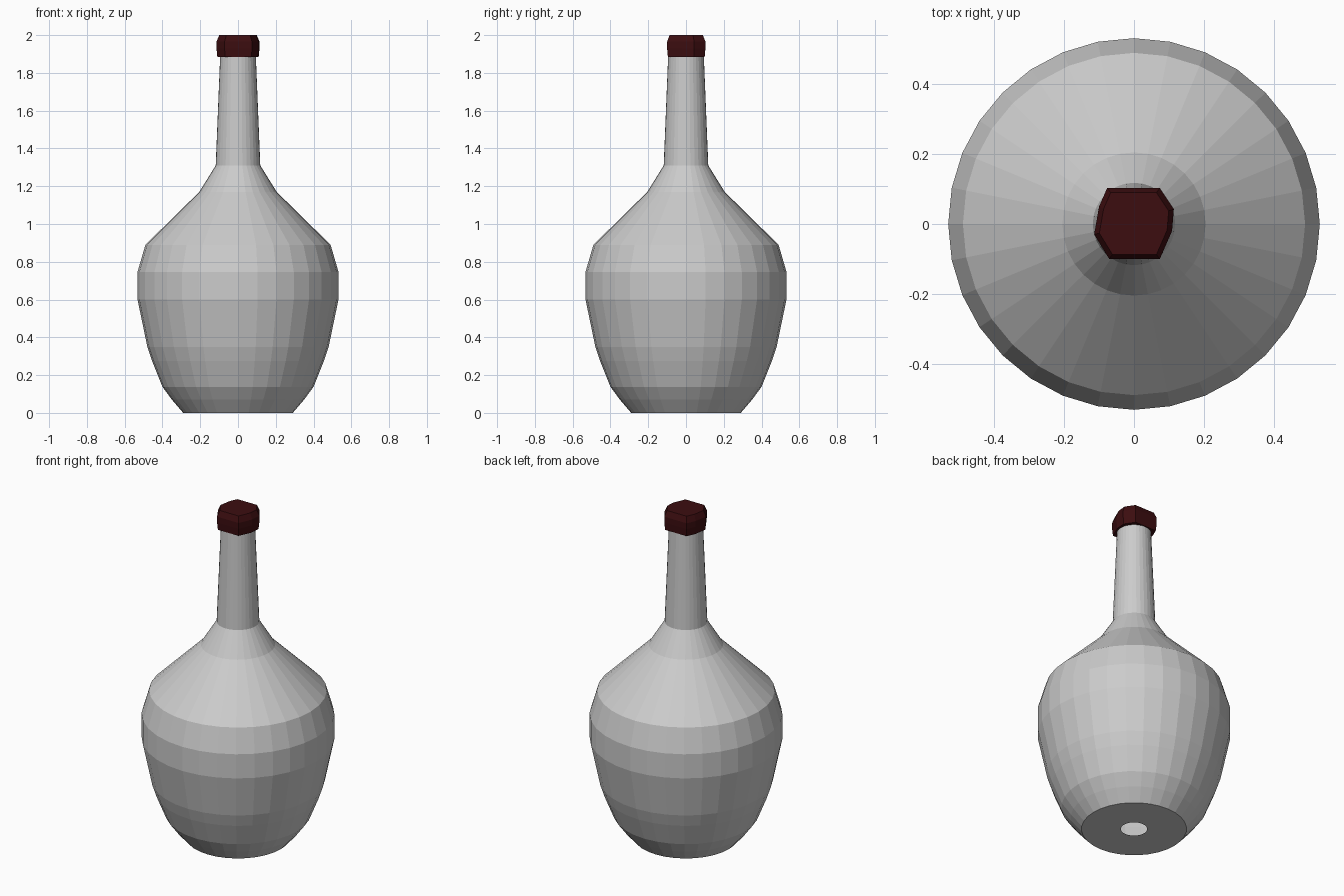
import bpy, bmesh, math

if "Cube" in bpy.data.objects:
    bpy.data.objects.remove(bpy.data.objects["Cube"])


def material(name, rgb):
    m = bpy.data.materials.new(name)
    m.diffuse_color = (*rgb, 1)
    m.use_nodes = True
    m.node_tree.nodes["Principled BSDF"].inputs["Base Color"].default_value = m.diffuse_color
    return m


def skin_rings(name, rings, mat, cap_top=False, cap_bottom=False):
    """Join equal-length rings of points with flat quads, bottom to top."""
    bm = bmesh.new()
    loops = [[bm.verts.new(p) for p in ring] for ring in rings]
    n = len(loops[0])
    for a, b in zip(loops, loops[1:]):
        for i in range(n):
            j = (i + 1) % n
            bm.faces.new((a[i], a[j], b[j], b[i]))
    if cap_top:
        bm.faces.new(loops[-1])
    if cap_bottom:
        bm.faces.new(loops[0][::-1])
    mesh = bpy.data.meshes.new(name)
    bm.to_mesh(mesh)
    bm.free()
    mesh.materials.append(mat)
    obj = bpy.data.objects.new(name, mesh)
    bpy.context.collection.objects.link(obj)
    return obj


def circle(r, z, n=32):
    return [(r * math.cos(2 * math.pi * i / n), r * math.sin(2 * math.pi * i / n), z)
            for i in range(n)]


grey = material("grey glass", (0.6, 0.6, 0.6))
red = material("dark red wax", (0.045, 0.004, 0.005))

# Bottle: 32-sided turned body, open hole in the middle of the base
profile = [(0.073, 0), (0.29, 0), (0.35, 0.07), (0.40, 0.138), (0.455, 0.275),
           (0.48, 0.35), (0.532, 0.60), (0.532, 0.747), (0.49, 0.89),
           (0.205, 1.17), (0.118, 1.31), (0.094, 1.90)]
skin_rings("bottle", [circle(r, z) for r, z in profile], grey)

# Stopper: uneven eight-sided cap, chamfered at the top
outline = [(0.109, -0.02), (0.114, 0.043), (0.074, 0.103), (-0.077, 0.103),
           (-0.10, 0.05), (-0.114, -0.03), (-0.071, -0.10), (0.074, -0.10)]
levels = [(0.96, 1.884), (1.0, 1.93), (1.0, 1.965), (0.87, 2.0)]
skin_rings("stopper", [[(x * s, y * s, z) for x, y in outline] for s, z in levels],
           red, cap_top=True, cap_bottom=True)
